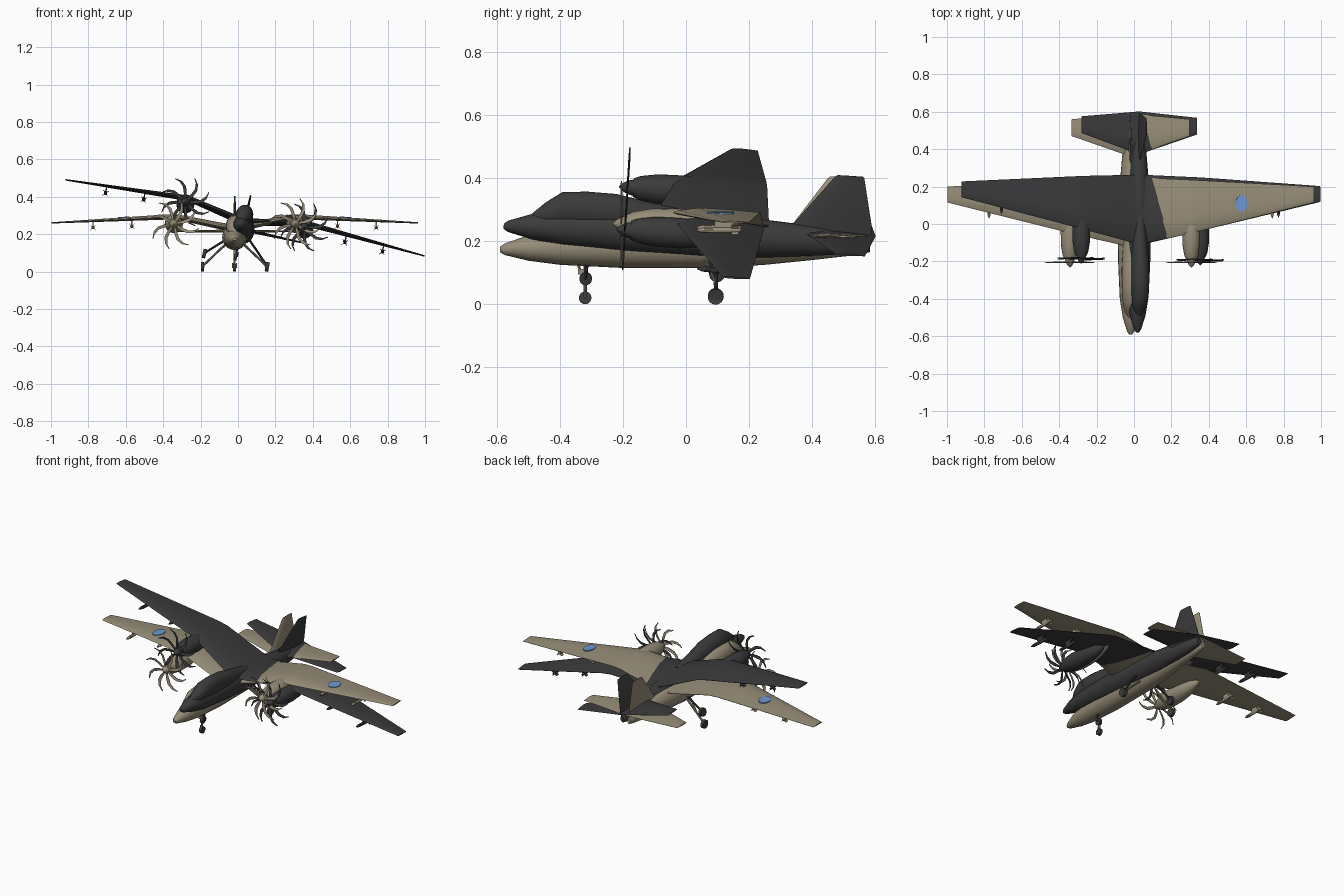
import bpy, bmesh, math
from mathutils import Matrix, Vector

if "Cube" in bpy.data.objects:
    bpy.data.objects.remove(bpy.data.objects["Cube"])


def material(name, rgb):
    m = bpy.data.materials.new(name)
    m.diffuse_color = (*rgb, 1)
    m.use_nodes = True
    m.node_tree.nodes["Principled BSDF"].inputs["Base Color"].default_value = m.diffuse_color
    return m


TAN = material("tan paint", (0.31, 0.27, 0.19))
CHARCOAL = material("charcoal paint", (0.043, 0.043, 0.045))
BLUE = material("blue marking", (0.15, 0.32, 0.65))
RUBBER = material("dark rubber", (0.05, 0.05, 0.05))


def finish(name, bm, mat, world):
    bmesh.ops.recalc_face_normals(bm, faces=bm.faces)
    me = bpy.data.meshes.new(name)
    bm.to_mesh(me)
    bm.free()
    me.materials.append(mat)
    ob = bpy.data.objects.new(name, me)
    bpy.context.collection.objects.link(ob)
    ob.matrix_world = world
    bpy.ops.object.select_all(action='DESELECT')
    ob.select_set(True)
    bpy.context.view_layer.objects.active = ob
    bpy.ops.object.shade_smooth_by_angle(angle=math.radians(35))
    return ob


def loft(bm, rings):
    """Skin a row of equal rings and cap both ends."""
    vs = [[bm.verts.new(p) for p in r] for r in rings]
    n = len(vs[0])
    for a, b in zip(vs, vs[1:]):
        for i in range(n):
            j = (i + 1) % n
            bm.faces.new((a[i], a[j], b[j], b[i]))
    bm.faces.new(vs[0])
    bm.faces.new(vs[-1])


def oval(y, bottom, top, half, x=0, n=20):
    c, h = (bottom + top) / 2, (top - bottom) / 2
    return [(x + half * math.cos(t), y, c + h * math.sin(t))
            for t in (2 * math.pi * i / n for i in range(n))]


def turned(bm, x, z, profile, n=16):
    loft(bm, [oval(y, z - r, z + r, r, x, n) for y, r in profile])


def foil(front, rear, thick):
    """Pairs of chord position and height, around a wing section."""
    shape = [(0, 0), (.06, .5), (.3, 1), (.65, .65), (1, .06),
             (1, -.06), (.65, -.5), (.3, -.75), (.06, -.4)]
    return [(front + (rear - front) * u, v * thick / 2) for u, v in shape]


def flat_wing(bm, stations):
    """Mirrored surface; each station is x, front, rear, z, thickness."""
    full = [(-s[0], *s[1:]) for s in reversed(stations) if s[0] > 0] + stations
    loft(bm, [[(x, y, z + h) for y, h in foil(f, r, t)] for x, f, r, z, t in full])


def rod(bm, a, b, radius, n=10):
    a, b = Vector(a), Vector(b)
    d = b - a
    m = Matrix.Translation((a + b) / 2) @ d.to_track_quat('Z', 'Y').to_matrix().to_4x4()
    bmesh.ops.create_cone(bm, cap_ends=True, segments=n, radius1=radius,
                          radius2=radius, depth=d.length, matrix=m)


def box(bm, centre, size):
    bmesh.ops.create_cube(bm, size=1, matrix=Matrix.Translation(centre)
                          @ Matrix.Diagonal((*size, 1)))


def aircraft(tag, paint, world, marked):
    def add(part, bm, mat=paint):
        finish(tag + "_" + part, bm, mat, world)

    # Fuselage: y, bottom, top, half width
    bm = bmesh.new()
    loft(bm, [oval(*s) for s in [
        (-.59, .165, .182, .009), (-.575, .156, .193, .019), (-.5, .138, .219, .042),
        (-.4, .125, .236, .058), (-.2, .115, .25, .067), (.1, .115, .252, .066),
        (.25, .125, .245, .055), (.4, .14, .235, .042), (.55, .157, .212, .022),
        (.575, .162, .2, .012)]])
    add("fuselage", bm)

    # Canopy hump and dorsal fairing
    bm = bmesh.new()
    loft(bm, [oval(*s) for s in [
        (-.505, .18, .218, .012), (-.46, .18, .26, .035), (-.41, .18, .296, .044),
        (-.33, .18, .302, .048), (-.24, .18, .3, .048), (-.13, .18, .28, .042),
        (.02, .18, .256, .03)]])
    add("canopy", bm)

    # Gull wing and tailplane
    bm = bmesh.new()
    flat_wing(bm, [(0, -.125, .25, .23, .045), (.06, -.11, .248, .238, .043),
                   (.3, -.055, .237, .288, .034), (.36, -.04, .234, .29, .032),
                   (.98, .115, .2, .26, .008)])
    add("wing", bm)
    bm = bmesh.new()
    flat_wing(bm, [(0, .36, .59, .215, .022), (.315, .47, .56, .215, .008)])
    add("tailplane", bm)

    # Tail fin: z, front, rear, thickness
    bm = bmesh.new()
    loft(bm, [[(h, y, z) for y, h in foil(f, r, t)] for z, f, r, t in
              [(.2, .29, .58, .024), (.25, .335, .575, .022), (.4, .45, .543, .01),
               (.405, .458, .538, .006)]])
    add("tail_fin", bm)

    for s, side in ((-1, "left"), (1, "right")):
        # Engine nacelle and spinner
        x, z = s * .325, .255
        bm = bmesh.new()
        turned(bm, x, z, [(-.187, .03), (-.165, .039), (-.11, .048), (-.03, .049),
                          (.04, .042), (.1, .028), (.15, .008)])
        add(side + "_nacelle", bm)
        bm = bmesh.new()
        turned(bm, x, z, [(-.232, .002), (-.222, .012), (-.205, .022), (-.184, .027)])
        add(side + "_spinner", bm)

        # Eight swept propeller blades
        bm = bmesh.new()
        for k in range(8):
            rings = []
            for r, sweep, w in [(.018, 0, .005), (.05, -3, .008), (.085, 0, .0085),
                                (.115, 9, .007), (.137, 20, .003)]:
                t = math.radians(45 * k + 15 + sweep)
                c = Vector((x + r * math.cos(t), -.205, z + r * math.sin(t)))
                e = Vector((-math.sin(t), .25, math.cos(t))) * w
                d = Vector((0, .0012, 0))
                rings.append([c + e + d, c - e + d, c - e - d, c + e - d])
            loft(bm, rings)
        add(side + "_propeller", bm)

        # Underwing missiles on pylons
        bm = bmesh.new()
        for px, pz in ((.55, .243), (.757, .235)):
            px *= s
            turned(bm, px, pz, [(.03, .001), (.045, .007), (.06, .009),
                                (.16, .009), (.175, .005)], 10)
            box(bm, (px, .12, pz + .018), (.006, .06, .034))
            for a in (45, 135):
                m = (Matrix.Translation((px, .155, pz))
                     @ Matrix.Rotation(math.radians(a), 4, 'Y')
                     @ Matrix.Diagonal((.042, .022, .002, 1)))
                bmesh.ops.create_cube(bm, size=1, matrix=m)
        add(side + "_missiles", bm)

        # Main landing gear
        bm = bmesh.new()
        rod(bm, (s * .045, .09, .15), (s * .165, .095, .035), .006)
        rod(bm, (s * .05, .06, .14), (s * .125, .092, .073), .004)
        rod(bm, (s * .165, .095, .04), (s * .168, .095, .022), .006)
        add(side + "_main_leg", bm)
        bm = bmesh.new()
        rod(bm, (s * .163, .095, .025), (s * .181, .095, .025), .025, 20)
        add(side + "_main_wheel", bm, RUBBER if marked else paint)

        # Blue oval plate on the wing
        if marked:
            bm = bmesh.new()
            m = (Matrix.Translation((s * .592, .11, .2885))
                 @ Matrix.Rotation(s * math.radians(3.5), 4, 'Y')
                 @ Matrix.Diagonal((.031, .043, 1, 1)))
            bmesh.ops.create_cone(bm, cap_ends=True, segments=24, radius1=1,
                                  radius2=1, depth=.009, matrix=m)
            add(side + "_wing_marking", bm, BLUE)

    # Nose gear
    bm = bmesh.new()
    rod(bm, (0, -.32, .14), (0, -.32, .035), .006)
    rod(bm, (0, -.345, .13), (0, -.32, .075), .004)
    box(bm, (0, -.328, .103), (.014, .03, .018))
    for s in (-1, 1):
        rod(bm, (s * .01, -.32, .045), (s * .01, -.32, .02), .003)
    add("nose_leg", bm)
    bm = bmesh.new()
    rod(bm, (-.008, -.32, .02), (.008, -.32, .02), .02, 20)
    add("nose_wheel", bm, RUBBER if marked else paint)


# One aircraft flying level, a second banked and pitched up through it
aircraft("level", TAN, Matrix.Translation((-.018, 0, 0)), True)
aircraft("banked", CHARCOAL, Matrix.Translation((-.017, 0, .042))
         @ Matrix.Rotation(math.radians(-3.5), 4, 'X')
         @ Matrix.Rotation(math.radians(12), 4, 'Y'), False)
